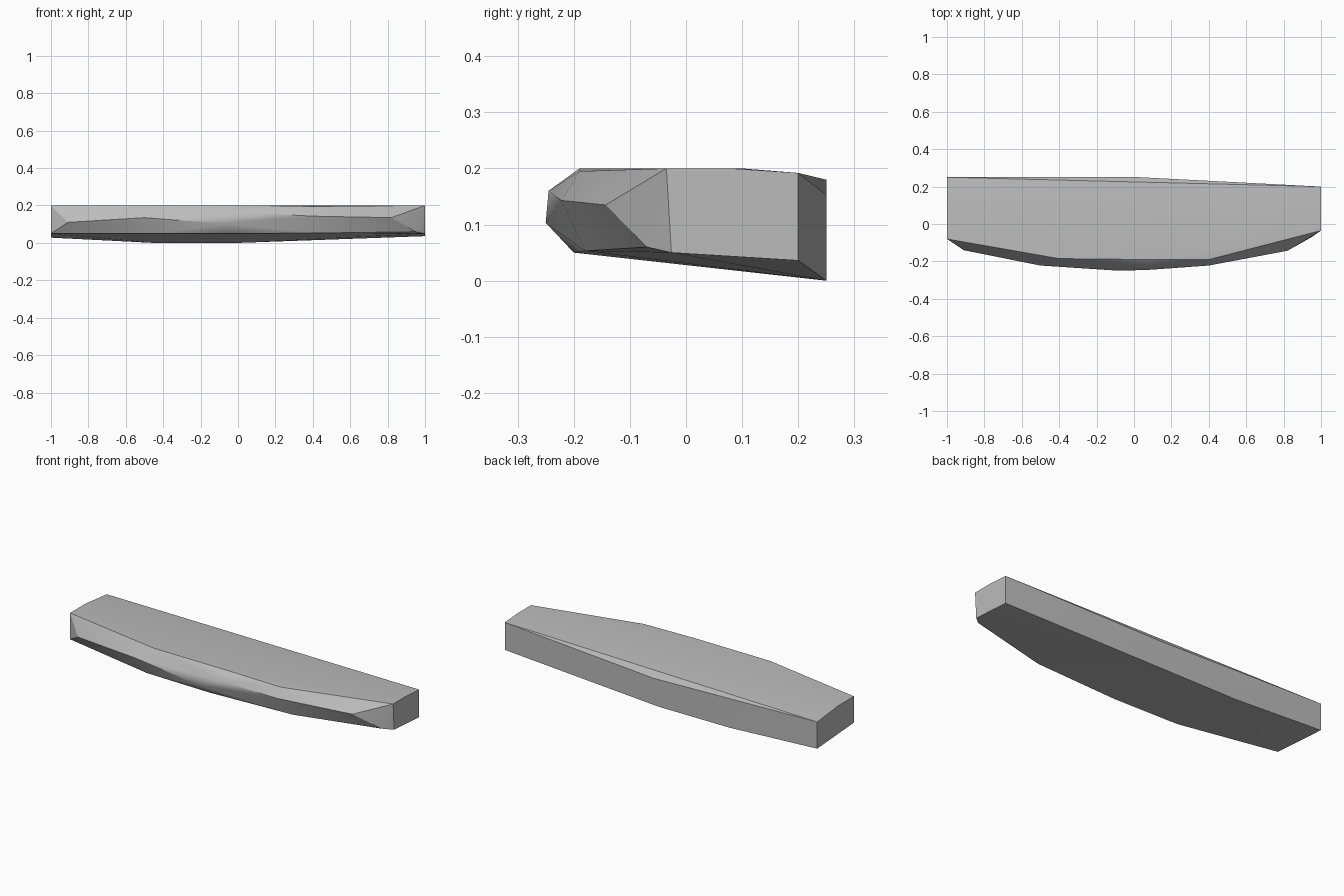
import bpy, bmesh, math

default = bpy.data.objects.get("Cube")
if default:
    bpy.data.objects.remove(default, do_unlink=True)

# Plain grey finish
grey = bpy.data.materials.new("plain grey")
grey.use_nodes = True
colour = (0.5, 0.5, 0.5, 1)
grey.diffuse_color = colour
grey.node_tree.nodes["Principled BSDF"].inputs["Base Color"].default_value = colour

# Long edges of the bowed slab, each as a short path from right to left
top_front = [(-1, -.08, .2), (-.4, -.185, .2), (.08, -.19, .2), (.4, -.19, .195), (1, -.035, .2)]
nose = [(-.91, -.14, .11), (-.5, -.222, .135), (-.08, -.25, .103), (.08, -.245, .16),
        (.4, -.222, .143), (.82, -.143, .135)]
bottom_front = [(-1, -.08, .05), (-.44, -.19, .05), (-.04, -.2, .05), (.47, -.18, .053),
                (.95, -.07, .06), (1, -.026, .05)]
crown = [(-1, .06, .2), (0, .1, .2), (1, .08, .2)]
top_back = [(-1, .25, .18), (.03, .25, .153), (1, .2, .192)]
bottom_back = [(-1, .25, .028), (-.45, .25, 0), (0, .25, 0), (1, .2, .036)]

# Skin the edges with one convex shell
bm = bmesh.new()
for path in (top_front, nose, bottom_front, crown, top_back, bottom_back):
    for point in path:
        bm.verts.new(point)
hull = bmesh.ops.convex_hull(bm, input=bm.verts)
spare = {g for g in hull["geom_interior"] + hull["geom_unused"] if isinstance(g, bmesh.types.BMVert)}
bmesh.ops.delete(bm, geom=list(spare), context='VERTS')
bmesh.ops.dissolve_limit(bm, angle_limit=math.radians(.5), verts=bm.verts, edges=bm.edges)
bmesh.ops.recalc_face_normals(bm, faces=bm.faces)
mesh = bpy.data.meshes.new("curved_slab")
bm.to_mesh(mesh)
bm.free()
mesh.materials.append(grey)
slab = bpy.data.objects.new("curved_slab", mesh)
bpy.context.collection.objects.link(slab)

# Soft faces with crisp borders
bpy.ops.object.select_all(action='DESELECT')
slab.select_set(True)
bpy.context.view_layer.objects.active = slab
bpy.ops.object.shade_smooth_by_angle(angle=math.radians(30))
